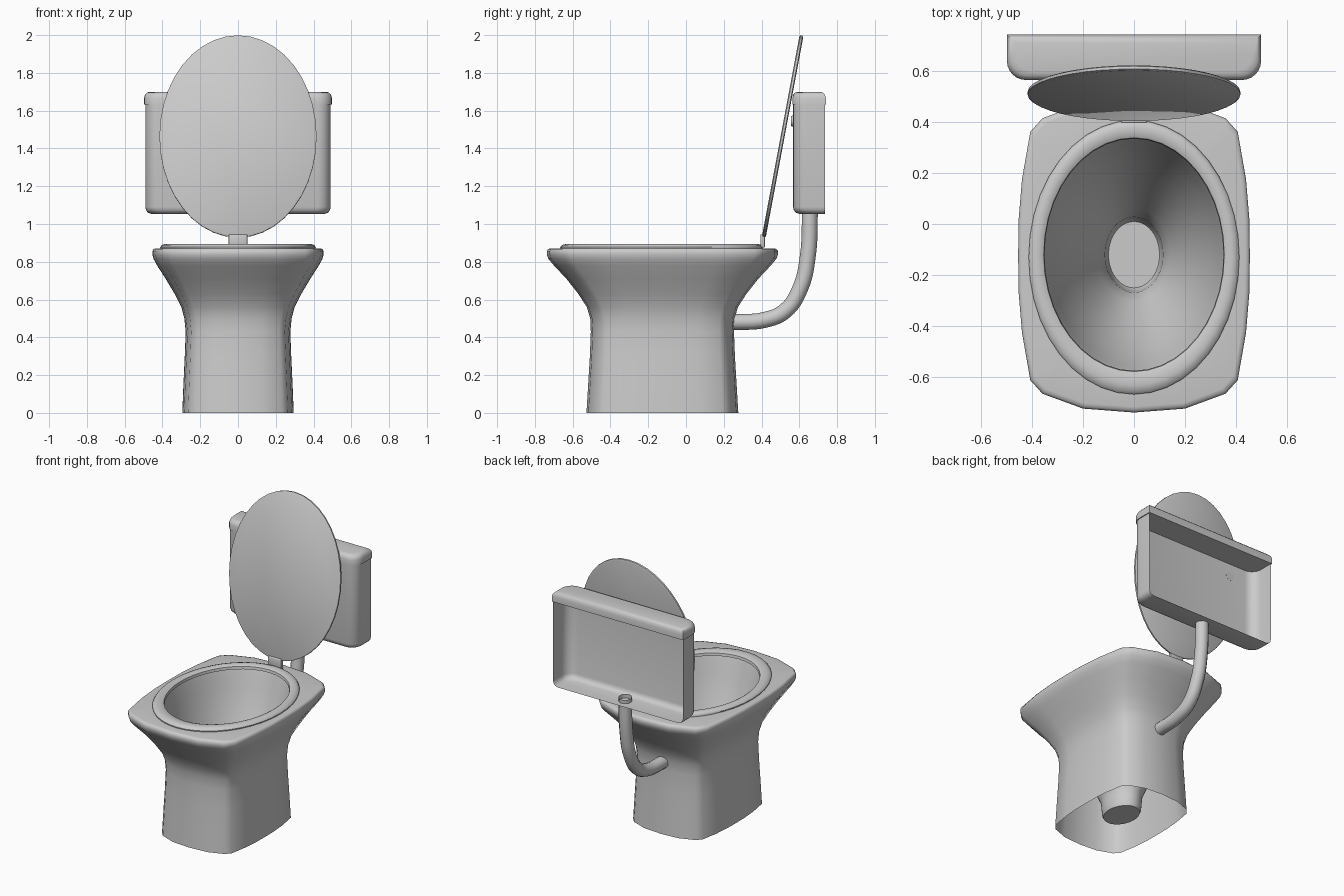
import bpy, bmesh, math
from mathutils import Vector

if "Cube" in bpy.data.objects:
    bpy.data.objects.remove(bpy.data.objects["Cube"])


def finish(name, bm, angle=45):
    bmesh.ops.recalc_face_normals(bm, faces=bm.faces)
    me = bpy.data.meshes.new(name)
    bm.to_mesh(me)
    bm.free()
    ob = bpy.data.objects.new(name, me)
    bpy.context.collection.objects.link(ob)
    bpy.ops.object.select_all(action='DESELECT')
    ob.select_set(True)
    bpy.context.view_layer.objects.active = ob
    bpy.ops.object.shade_smooth_by_angle(angle=math.radians(angle))
    return ob


def loft(name, rings, around=True, cap_start=False, cap_end=False, cyclic=False, angle=45):
    """Skin a list of equally long point rings."""
    bm = bmesh.new()
    vs = [[bm.verts.new(p) for p in r] for r in rings]
    n = len(rings[0])
    pairs = list(zip(vs, vs[1:])) + ([(vs[-1], vs[0])] if cyclic else [])
    for a, b in pairs:
        for i in range(n if around else n - 1):
            j = (i + 1) % n
            bm.faces.new((a[i], a[j], b[j], b[i]))
    if cap_start:
        bm.faces.new(vs[0])
    if cap_end:
        bm.faces.new(vs[-1])
    return finish(name, bm, angle)


def ellipse(a, b, z, cy=0.0, n=40):
    return [(a * math.cos(2 * math.pi * i / n), cy + b * math.sin(2 * math.pi * i / n), z)
            for i in range(n)]


def u_outline(hx, yf, yb, r, z, n=6):
    """Rectangle with rounded front corners and square back corners."""
    right = [(hx, yb, z)]
    for i in range(n + 1):
        t = math.pi / 2 * i / n
        right.append((hx - r + r * math.cos(t), yf + r - r * math.sin(t), z))
    return right + [(-x, y, z) for x, y, z in reversed(right)]


# Pedestal: one boxy outline, scaled through the height, open at the base
quarter = [(1, 0), (.995, .24), (.967, .49), (.895, .794), (.79, .88), (.44, .975), (0, 1)]
half = quarter + [(-x, y) for x, y in reversed(quarter[:-1])]
outline = half + [(x, -y) for x, y in reversed(half[1:-1])]
CY = -0.125
sections = [(.295, .402, 0), (.289, .393, .15), (.282, .384, .3), (.277, .379, .43),
            (.284, .382, .5), (.300, .40, .56), (.335, .445, .63), (.383, .508, .71),
            (.428, .574, .78), (.447, .603, .815), (.453, .612, .838), (.453, .612, .857),
            (.447, .604, .868), (.435, .59, .871)]
rings = [[(x * a, CY + y * b, z) for x, y in outline] for a, b, z in sections]
hole = []
for x, y in outline:
    t = math.atan2(y, x)
    hole.append((.385 * math.cos(t), CY + .50 * math.sin(t), .871))
loft("pedestal", rings + [hole], angle=50)

# Bowl: funnel with a short closed drain cup
bowl = [(1.12, .871), (1.03, .868), (1.0, .83), (.95, .75), (.85, .62), (.70, .47),
        (.54, .33), (.40, .21), (.325, .14), (.315, .10), (.305, .05), (.285, .03)]
loft("bowl", [ellipse(.35 * s, .455 * s, z, -.12) for s, z in bowl], cap_end=True)

# Seat ring: domed section swept round an ellipse
seat = [(.41, .535, .868, -.13), (.412, .536, .878, -.13), (.404, .527, .889, -.129),
        (.385, .505, .895, -.126), (.365, .474, .893, -.123), (.353, .457, .886, -.12),
        (.35, .4535, .868, -.12)]
loft("seat", [ellipse(*s) for s in seat], cyclic=True)

# Raised seat cover
cover = [(.405, .534, -.01), (.416, .544, -.005), (.416, .544, .006), (.407, .536, .011)]
lid = loft("seat_cover", [ellipse(a, b, z) for a, b, z in cover],
           cap_start=True, cap_end=True, angle=50)
lid.location = (0, .512, 1.463)
lid.rotation_euler = (math.radians(79.4), 0, 0)


def box(name, lo, hi, bevel):
    bm = bmesh.new()
    bmesh.ops.create_cube(bm, size=1)
    lo, hi = Vector(lo), Vector(hi)
    for v in bm.verts:
        v.co = (lo + hi) / 2 + v.co * (hi - lo)
    bmesh.ops.bevel(bm, geom=bm.edges[:], offset=bevel, segments=2, profile=.5, affect='EDGES')
    return finish(name, bm)


# Hinge joining the cover to the seat
box("hinge", (-.05, .394, .875), (.05, .418, .945), .005)

# Tank shell: open at the back and top, rounded lower edge
tank = [(0, 1.645), (0, 1.09), (.004, 1.073), (.014, 1.060), (.035, 1.053)]
loft("tank", [u_outline(.491 - d, .567 + d, .735, .07, z) for d, z in tank],
     around=False, cap_end=True)

# Tank lid: flat underside, softened top edge on all sides
top = [(0, 1.632), (0, 1.668), (.005, 1.685), (.015, 1.696), (.032, 1.70)]
loft("tank_lid", [u_outline(.497 - d, .563 + d, .74 - d, .075, z) for d, z in top],
     cap_start=True, cap_end=True)

# Flush button on the tank front
bm = bmesh.new()
bmesh.ops.create_cone(bm, cap_ends=True, segments=20, radius1=.03, radius2=.027, depth=.012)
button = finish("flush_button", bm)
button.location = (-.3, .562, 1.545)
button.rotation_euler = (math.pi / 2, 0, 0)

# Flush pipe bending from the tank floor into the pedestal
cu = bpy.data.curves.new("flush_pipe", 'CURVE')
cu.dimensions = '3D'
cu.bevel_depth = .042
cu.bevel_resolution = 4
cu.resolution_u = 6
sp = cu.splines.new('BEZIER')
path = [(.245, .48), (.42, .493), (.525, .54), (.605, .66), (.645, .83), (.657, 1.08)]
sp.bezier_points.add(len(path) - 1)
for p, (y, z) in zip(sp.bezier_points, path):
    p.co = (0, y, z)
    p.handle_left_type = p.handle_right_type = 'AUTO'
bpy.context.collection.objects.link(bpy.data.objects.new("flush_pipe", cu))
